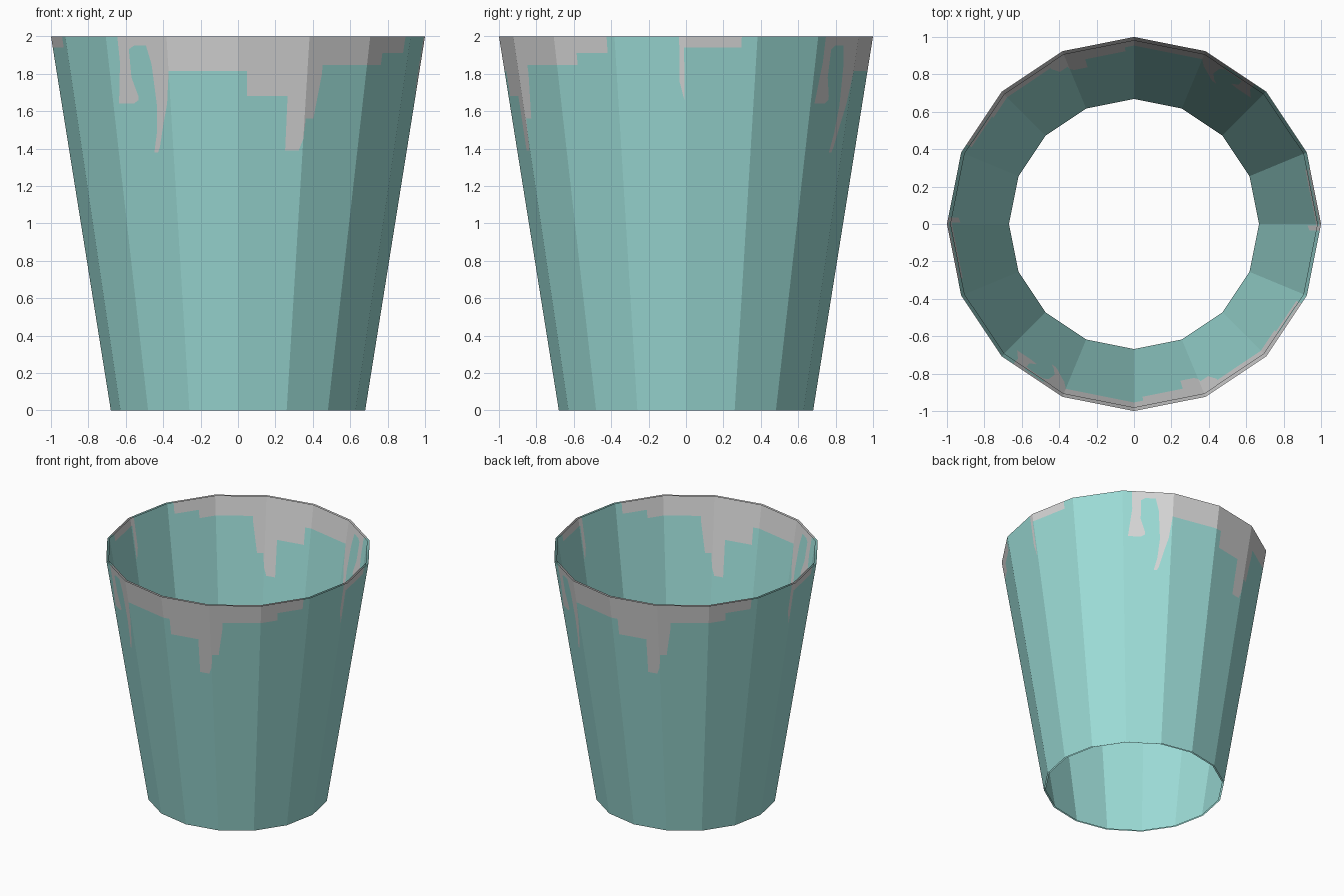
import bpy, bmesh, math

if "Cube" in bpy.data.objects:
    bpy.data.objects.remove(bpy.data.objects["Cube"])

SIDES, HEIGHT, R_TOP, R_BOTTOM = 16, 2.0, 1.0, 0.68


def flat_material(name, rgb):
    m = bpy.data.materials.new(name)
    m.diffuse_color = (*rgb, 1)
    m.use_nodes = True
    m.node_tree.nodes["Principled BSDF"].inputs["Base Color"].default_value = m.diffuse_color
    return m


GREY = flat_material("light grey paint", (0.69, 0.69, 0.69))
TEAL = flat_material("pale teal", (0.335, 0.72, 0.68))

# Paint drips over half the bucket: start, end (in facets), then the heights
# where the colour changes going down from a grey top (left and right height).
DRIPS = [
    (0, .78, [(1.94, 1.94)]),
    (.78, 2.10, []),
    (2.10, 2.19, [(2, 2), (1.64, 1.86), (1.64, 1.64)]),
    (2.19, 2.36, [(1.64, 1.64)]),
    (2.36, 2.45, [(1.93, 1.95), (1.78, 1.68), (1.64, 1.66)]),
    (2.45, 2.65, [(1.95, 1.95)]),
    (2.65, 2.72, [(1.95, 1.85), (1.38, 1.48), (1.38, 1.38)]),
    (2.72, 2.76, [(1.85, 1.63), (1.48, 1.63), (1.38, 1.41)]),
    (2.76, 2.85, [(1.41, 1.53)]),
    (2.85, 2.94, [(1.53, 1.64)]),
    (2.94, 3, [(1.64, 1.81)]),
    (3, 4.13, [(1.815, 1.815)]),
    (4.13, 4.73, [(1.68, 1.68)]),
    (4.73, 4.94, [(1.39, 1.39)]),
    (4.94, 5, [(1.39, 1.45)]),
    (5, 5.02, [(1.45, 1.55)]),
    (5.02, 5.16, [(1.56, 1.56)]),
    (5.16, 5.25, [(1.57, 1.80)]),
    (5.25, 6.35, [(1.847, 1.847)]),
    (6.35, 6.87, [(1.912, 1.912)]),
    (6.87, 7.905, []),
    (7.905, 7.975, [(1.76, 1.66)]),
    (7.975, 8, [(1.94, 1.94)]),
]


def wall_point(p, z, scale):
    """Point on the flat-sided cone; p counts facets from the left side."""
    k = math.floor(p)
    t = p - k
    a = math.pi + k * math.tau / SIDES
    b = a + math.tau / SIDES
    r = scale * (R_BOTTOM + (R_TOP - R_BOTTOM) * z / HEIGHT)
    return (r * (math.cos(a) * (1 - t) + math.cos(b) * t),
            r * (math.sin(a) * (1 - t) + math.sin(b) * t), z)


def build_wall(name, scale, inward):
    bm = bmesh.new()
    for half in (0, SIDES // 2):
        for start, end, cuts in DRIPS:
            levels = [(HEIGHT, HEIGHT)] + (cuts or [(HEIGHT, HEIGHT)]) + [(0, 0)]
            # split each column at the facet corners
            stops = [start] + [i for i in range(9) if start < i < end] + [end]
            for p0, p1 in zip(stops, stops[1:]):
                f0, f1 = [(p - start) / (end - start) for p in (p0, p1)]
                for i, (hi, lo) in enumerate(zip(levels, levels[1:])):
                    def at(pair, f):
                        return pair[0] + (pair[1] - pair[0]) * f
                    corners = []
                    for c in ((p0, at(lo, f0)), (p1, at(lo, f1)),
                              (p1, at(hi, f1)), (p0, at(hi, f0))):
                        if c not in corners:
                            corners.append(c)
                    if len(corners) < 3:
                        continue
                    if inward:
                        corners.reverse()
                    f = bm.faces.new([bm.verts.new(wall_point(p + half, z, scale))
                                      for p, z in corners])
                    f.material_index = i % 2
    bmesh.ops.remove_doubles(bm, verts=bm.verts, dist=0.0005)
    me = bpy.data.meshes.new(name)
    bm.to_mesh(me)
    bm.free()
    me.materials.append(GREY)
    me.materials.append(TEAL)
    ob = bpy.data.objects.new(name, me)
    bpy.context.collection.objects.link(ob)


# Open-ended bucket: outer skin and a slightly smaller inner skin
build_wall("outer_wall", 1.0, False)
build_wall("inner_wall", 0.983, True)
